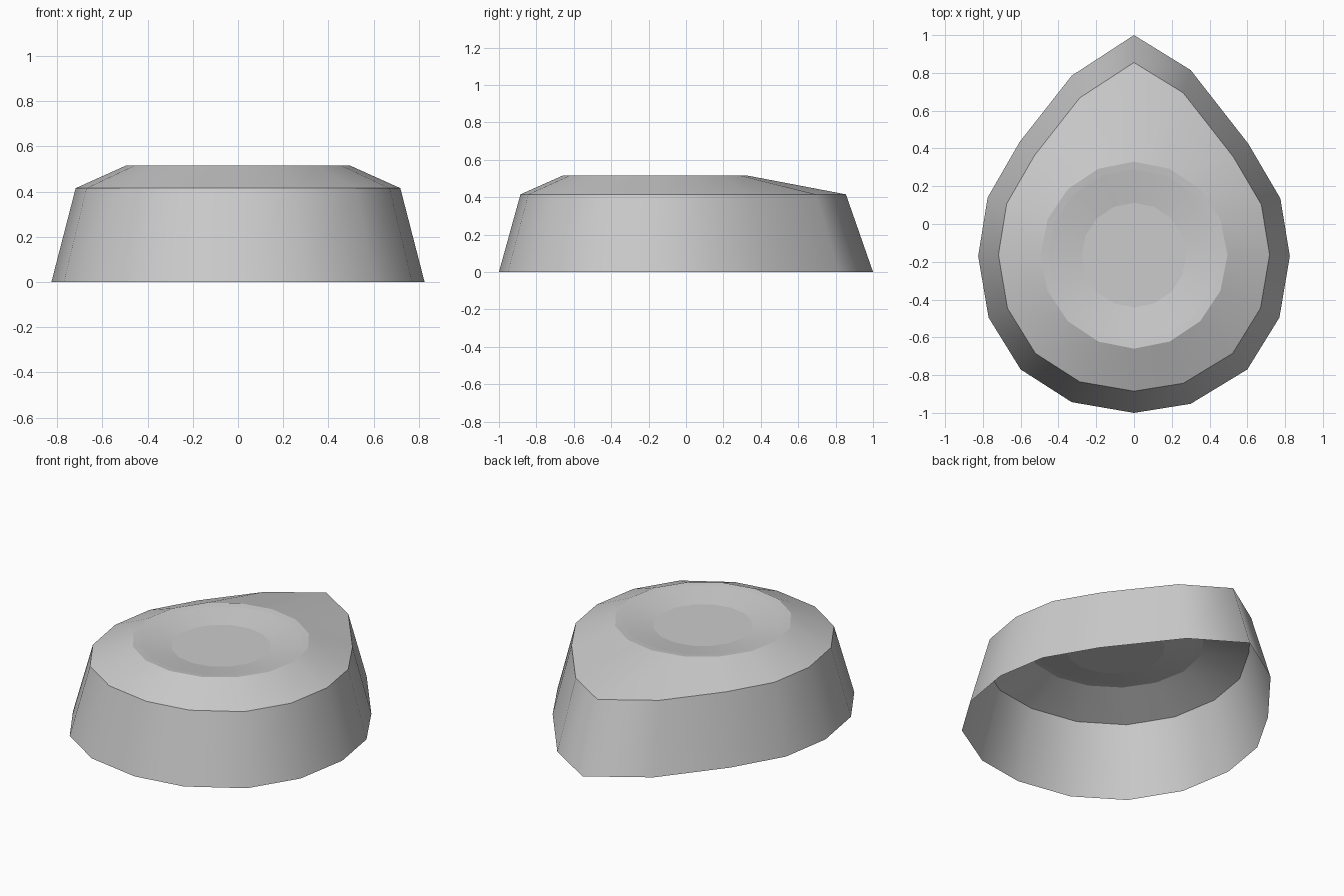
import bpy, bmesh
from math import sin, cos, pi

if "Cube" in bpy.data.objects:
    bpy.data.objects.remove(bpy.data.objects["Cube"])

grey = bpy.data.materials.new("light_grey")
grey.use_nodes = True
colour = (0.6, 0.6, 0.6, 1)
grey.diffuse_color = colour
grey.node_tree.nodes["Principled BSDF"].inputs["Base Color"].default_value = colour

# Teardrop base outline, from the back tip clockwise
outline = [(0, 1), (.30, .815), (.605, .425), (.775, .135), (.825, -.17),
           (.77, -.495), (.60, -.77), (.30, -.952), (0, -1), (-.33, -.943),
           (-.60, -.77), (-.77, -.495), (-.825, -.17), (-.775, .14),
           (-.605, .435), (-.33, .785)]
N = len(outline)


def circle(radius, z):
    return [(radius * sin(2 * pi * i / N), -.165 + radius * cos(2 * pi * i / N), z)
            for i in range(N)]


# Skirt bottom, shoulder, rim, inner lip and dish floor
rings = [[(x, y, 0) for x, y in outline],
         [(x * .87, y * .87 - .015, .415) for x, y in outline],
         circle(.495, .515), circle(.455, .510), circle(.277, .48)]

bm = bmesh.new()
loops = [[bm.verts.new(p) for p in ring] for ring in rings]
for low, high in zip(loops, loops[1:]):
    for i in range(N):
        j = (i + 1) % N
        bm.faces.new((low[j], low[i], high[i], high[j])).smooth = True
bm.faces.new(loops[-1][::-1])

# Crisp edges around each ring, smooth shading between them
for loop in loops:
    for i in range(N):
        bm.edges.get((loop[i], loop[(i + 1) % N])).smooth = False

mesh = bpy.data.meshes.new("teardrop_shell")
bm.to_mesh(mesh)
bm.free()
mesh.materials.append(grey)
shell = bpy.data.objects.new("teardrop_shell", mesh)
bpy.context.collection.objects.link(shell)
